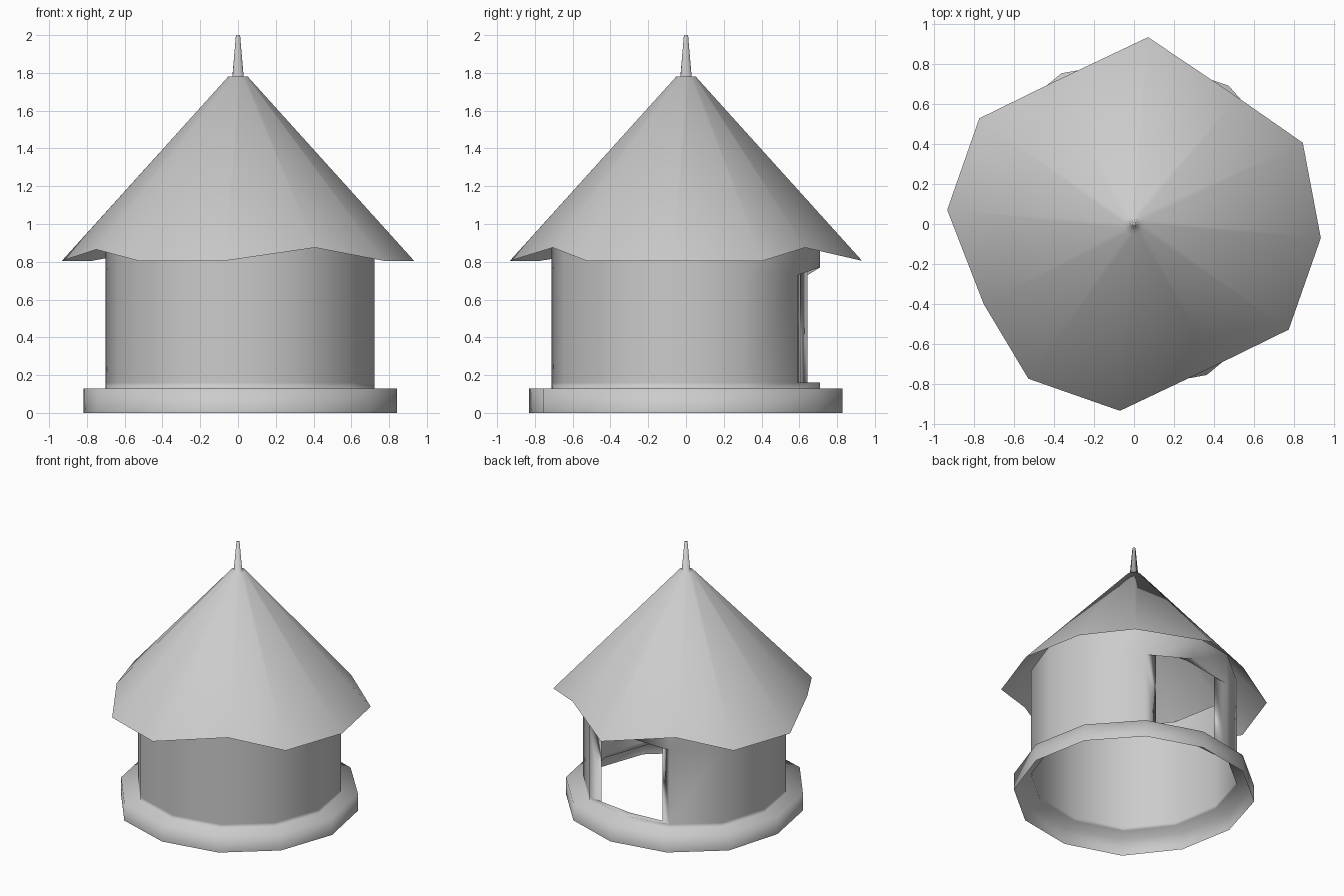
import bpy, bmesh
from math import cos, sin, radians

cube = bpy.data.objects.get("Cube")
if cube:
    bpy.data.objects.remove(cube, do_unlink=True)

SIDES = 12
START = -4.3
# slight hand-made irregularity of the round plan
WOBBLE = {2: 0.99, 3: 0.982, 4: 0.988, 6: 0.972, 7: 0.975, 9: 0.985, 10: 0.99}

grey = bpy.data.materials.new("plain_grey")
grey.use_nodes = True
grey.diffuse_color = (0.6, 0.6, 0.6, 1)
grey.node_tree.nodes["Principled BSDF"].inputs["Base Color"].default_value = (0.6, 0.6, 0.6, 1)


def ring(bm, r, z, wobble):
    verts = []
    for i in range(SIDES):
        a = radians(START + 30 * i)
        s = r * wobble.get(i, 1)
        verts.append(bm.verts.new((s * cos(a), s * sin(a), z)))
    return verts


def bridge(bm, low, high, skip=()):
    n = len(low)
    for i in range(n):
        if i not in skip:
            j = (i + 1) % n
            bm.faces.new((low[i], low[j], high[j], high[i]))


def finish(name, bm):
    mesh = bpy.data.meshes.new(name)
    bm.to_mesh(mesh)
    bm.free()
    mesh.materials.append(grey)
    mesh.shade_smooth()
    obj = bpy.data.objects.new(name, mesh)
    bpy.context.collection.objects.link(obj)


# wall and base: one open shell, stepping out to the base at the bottom
bm = bmesh.new()
profile = [(0.845, 0), (0.845, 0.13), (0.724, 0.13), (0.724, 0.16), (0.724, 0.73), (0.724, 0.97)]
rows = [ring(bm, r, z, WOBBLE) for r, z in profile]
for k in range(len(rows) - 1):
    bridge(bm, rows[k], rows[k + 1], skip=(2, 3) if k == 3 else ())

# opening at the back: two panels wide, with a slightly peaked lintel
sill, lintel = rows[3], rows[4]
lintel[3].co.z = 0.77
outer = sill[2:5] + lintel[4:1:-1]
plan = [(0.3, 0.597), (0.04, 0.625), (-0.224, 0.604)]
inner = [bm.verts.new((x, y, 0.15)) for x, y in plan]
inner += [bm.verts.new((x, y, 0.8)) for x, y in reversed(plan)]
bridge(bm, outer, inner)
finish("round_wall_and_base", bm)

# roof: cone sheet with a few raised eave corners (angle, radius, height), ending in a spike
notches = {2: (50.5, 0.817, 0.875), 4: (120, 0.815, 0.875),
           7: (-152, 0.85, 0.865), 10: (-60, 0.815, 0.875)}
bm = bmesh.new()
profile = [(0.935, 0.805), (0.052, 1.78), (0.03, 1.78), (0.011, 2.0)]
rows = [ring(bm, r, z, {}) for r, z in profile]
for i, (angle, r, z) in notches.items():
    a = radians(angle)
    rows[0][i].co = (r * cos(a), r * sin(a), z)
for k in range(len(rows) - 1):
    bridge(bm, rows[k], rows[k + 1])
bm.faces.new(rows[-1])
finish("cone_roof_with_spike", bm)
